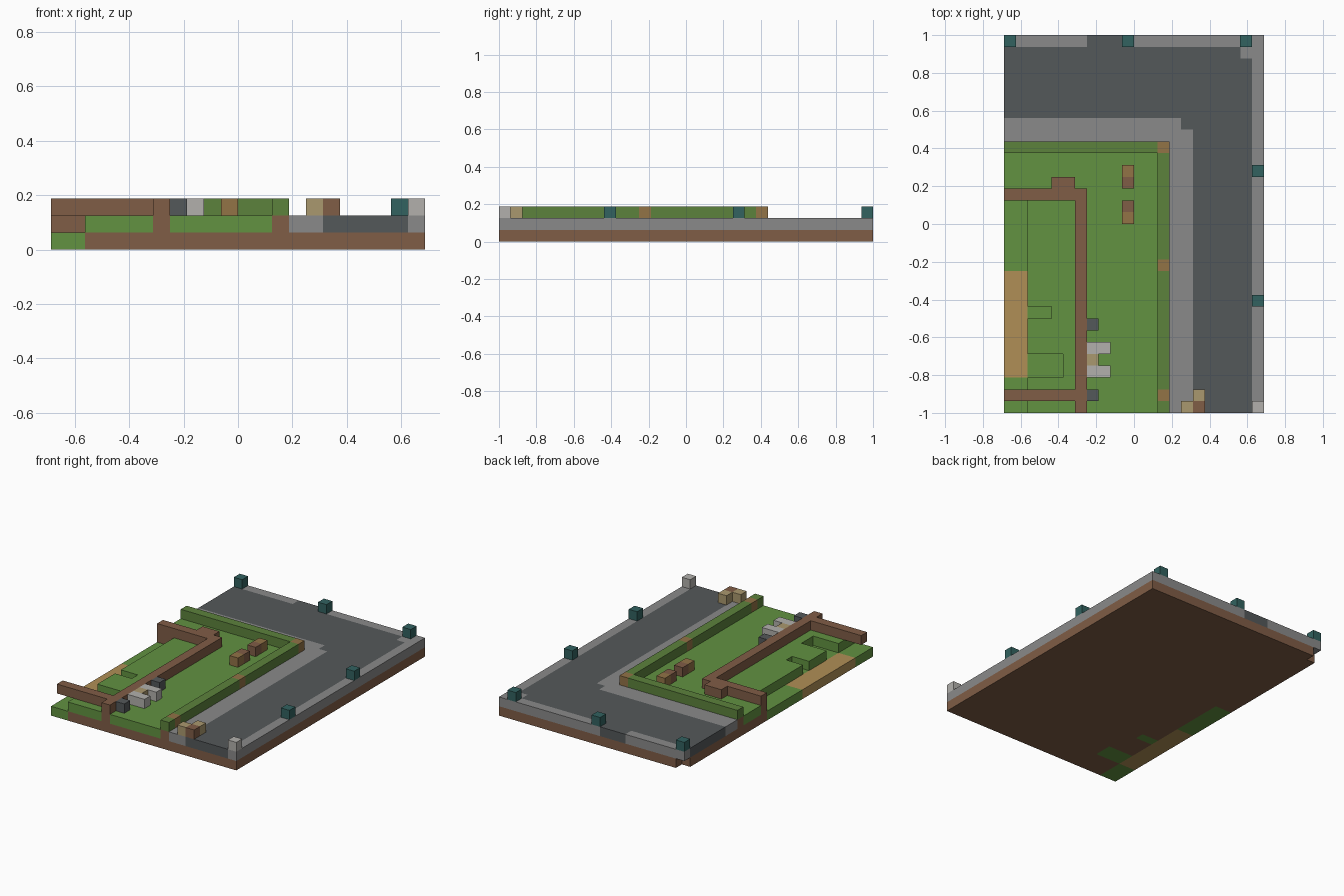
import bpy
import bmesh
from mathutils import Vector

if "Cube" in bpy.data.objects:
    bpy.data.objects.remove(bpy.data.objects["Cube"], do_unlink=True)

UNIT = 0.0625                      # edge of one block
ORIGIN = Vector((-11, -16, 0))     # grid corner, in blocks
DIRECTIONS = [Vector(d) for d in ((1, 0, 0), (-1, 0, 0), (0, 1, 0),
                                  (0, -1, 0), (0, 0, 1), (0, 0, -1))]


def linear(c):
    c /= 255
    return c / 12.92 if c <= 0.04045 else ((c + 0.055) / 1.055) ** 2.4


def material(name, *rgb):
    mat = bpy.data.materials.new(name)
    mat.use_nodes = True
    colour = [linear(c) for c in rgb] + [1]
    mat.diffuse_color = colour
    shader = mat.node_tree.nodes["Principled BSDF"]
    shader.inputs["Base Color"].default_value = colour
    shader.inputs["Roughness"].default_value = 0.9
    return mat


brown = material("earth brown", 128, 93, 70)
grass = material("grass green", 98, 146, 65)
leaf = material("hedge green", 92, 130, 60)
asphalt = material("asphalt grey", 84, 88, 90)
paving = material("paving grey", 138, 138, 138)
teal = material("dark teal", 50, 98, 96)
pale = material("pale stone", 178, 176, 172)
khaki = material("khaki", 170, 152, 110)
wood = material("wood", 146, 115, 70)
sand = material("sand", 176, 143, 86)

grid = {}    # block position -> part name
parts = {}   # part name -> material


def fill(name, mat, layers, x, y):
    """Fill inclusive block ranges; later parts replace earlier ones."""
    parts[name] = mat
    for k in range(layers[0], layers[1] + 1):
        for i in range(x[0], x[1] + 1):
            for j in range(y[0], y[1] + 1):
                grid[i, j, k] = name


def block(name, mat, i, j, layer=2):
    fill(name, mat, (layer, layer), (i, i), (j, j))


def clear(layer, x, y):
    for i in range(x[0], x[1] + 1):
        for j in range(y[0], y[1] + 1):
            grid.pop((i, j, layer), None)


LOW, MID, TOP = (0, 0), (1, 1), (2, 2)

# Earth base, with one corner block left out
fill("earth_base", brown, LOW, (0, 21), (0, 31))
clear(0, (0, 0), (31, 31))

# Road, kerbs and inner pavement with stepped corners
fill("road", asphalt, MID, (0, 21), (0, 31))
fill("outer_kerb", paving, MID, (0, 21), (31, 31))
fill("outer_kerb", paving, MID, (21, 21), (0, 31))
block("outer_kerb", paving, 20, 30, 1)
fill("road", asphalt, MID, (7, 9), (31, 31))
fill("pavement", paving, MID, (0, 15), (0, 24))
block("road", asphalt, 15, 24, 1)

# Lawn, with a sunken strip and two bays along its edge
fill("lawn", grass, MID, (0, 13), (0, 22))
for x, y in (((0, 1), (0, 17)), ((2, 3), (8, 8)), ((2, 4), (3, 4))):
    fill("sunken_lawn", grass, LOW, x, y)
    clear(1, x, y)
fill("sand_path", sand, LOW, (0, 1), (3, 11))

# Hedge on its earth footing, with wooden posts
for x, y in (((0, 13), (22, 22)), ((13, 13), (0, 22))):
    fill("hedge_footing", brown, MID, x, y)
    fill("hedge", leaf, TOP, x, y)
for j in (1, 12, 22):
    block("hedge_post", wood, 13, j)

# House walls; the front one overhangs the sunken strip
fill("house_wall", brown, (1, 2), (6, 6), (0, 18))
fill("house_wall", brown, (1, 2), (0, 6), (18, 18))
fill("house_wall", brown, TOP, (0, 6), (1, 1))
fill("house_wall", brown, TOP, (4, 5), (19, 19))

# Porch beside the wall
for j in (1, 7):
    block("porch_pillar", asphalt, 7, j)
for j in (3, 5):
    fill("porch_rail", pale, TOP, (7, 8), (j, j))
block("porch_step", khaki, 7, 4)

# Garden crates
for wood_row, brown_row in ((20, 19), (16, 17)):
    block("crate_end", wood, 10, wood_row)
    block("crate_body", brown, 10, brown_row)

# Boxes and stone at the road end
block("roadside_box", khaki, 15, 0)
block("roadside_box", khaki, 16, 1)
block("roadside_crate", brown, 16, 0)
block("corner_stone", pale, 21, 0)

# Bollards along the outer kerb
for i, j in ((0, 31), (10, 31), (20, 31), (21, 20), (21, 9)):
    block("bollard", teal, i, j)


def build(name, mat):
    """Make one mesh from the exposed sides of a part's blocks."""
    bm = bmesh.new()
    for cell, owner in grid.items():
        if owner != name:
            continue
        centre = Vector(cell) + Vector((0.5, 0.5, 0.5)) + ORIGIN
        for d in DIRECTIONS:
            if tuple(int(a + b) for a, b in zip(cell, d)) in grid:
                continue
            u = Vector((d.y, d.z, d.x))
            v = d.cross(u)
            corners = (u + v, v - u, -u - v, u - v)
            bm.faces.new([bm.verts.new((centre + (d + c) / 2) * UNIT)
                          for c in corners])
    bmesh.ops.remove_doubles(bm, verts=bm.verts, dist=UNIT / 100)
    bmesh.ops.dissolve_limit(bm, angle_limit=0.01, verts=bm.verts,
                             edges=bm.edges)
    mesh = bpy.data.meshes.new(name)
    bm.to_mesh(mesh)
    bm.free()
    mesh.materials.append(mat)
    bpy.context.scene.collection.objects.link(bpy.data.objects.new(name, mesh))


for part, mat in parts.items():
    build(part, mat)
